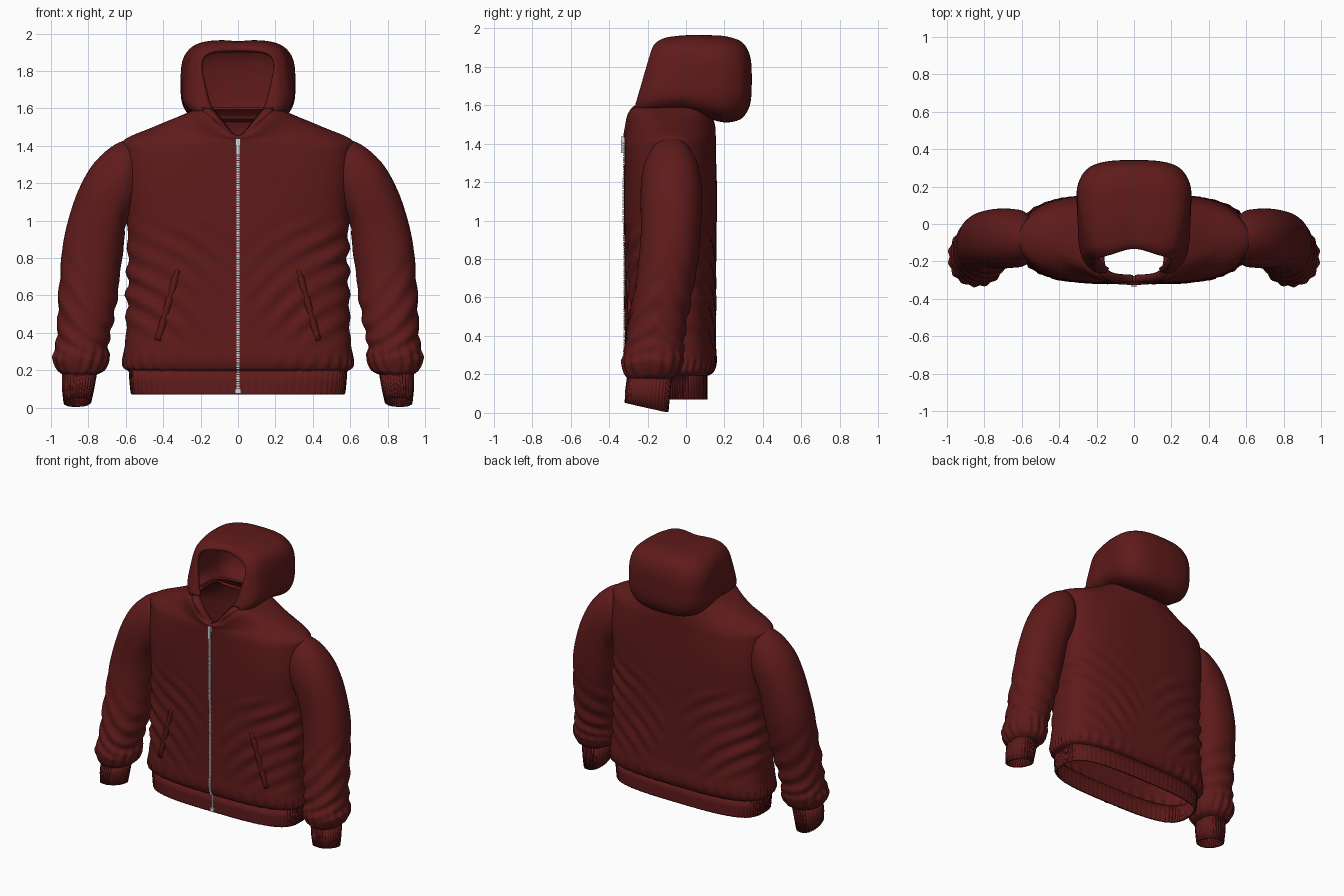
import bpy, bmesh, math
from math import sin, cos, pi, exp
from mathutils import Vector
from mathutils.bvhtree import BVHTree

if "Cube" in bpy.data.objects:
    bpy.data.objects.remove(bpy.data.objects["Cube"], do_unlink=True)


def material(name, rgb):
    m = bpy.data.materials.new(name)
    m.use_nodes = True
    m.diffuse_color = (*rgb, 1)
    m.node_tree.nodes["Principled BSDF"].inputs["Base Color"].default_value = (*rgb, 1)
    return m


RED = material("dark red fabric", (0.115, 0.0105, 0.0105))
METAL = material("zip metal", (0.7, 0.7, 0.7))


def spline(keys, t):
    """Smooth curve through key tuples, t counted in keys."""
    i = min(int(t), len(keys) - 2)
    f = t - i
    a, b, c, d = (keys[max(0, min(len(keys) - 1, i + k))] for k in (-1, 0, 1, 2))
    return [q + 0.5 * f * (r - p + f * (2 * p - 5 * q + 4 * r - s + f * (3 * (q - r) + s - p)))
            for p, q, r, s in zip(a, b, c, d)]


def window(v, lo, hi, soft):
    ramp = lambda u: max(0.0, min(1.0, u))
    return ramp((v - lo) / soft) * ramp((hi - v) / soft)


def outline(n, a):
    """Point of a unit superellipse at angle a."""
    r = (abs(cos(a)) ** n + abs(sin(a)) ** n) ** (-1 / n)
    return r * cos(a), r * sin(a)


def finish(name, bm, mat, thickness=0, mirror=False, smooth=True):
    mesh = bpy.data.meshes.new(name)
    bm.to_mesh(mesh)
    bm.free()
    ob = bpy.data.objects.new(name, mesh)
    bpy.context.collection.objects.link(ob)
    mesh.materials.append(mat)
    if smooth:
        mesh.shade_smooth()
    if mirror:
        ob.modifiers.new("mirror", "MIRROR").use_mirror_merge = False
    if thickness:
        s = ob.modifiers.new("cloth thickness", "SOLIDIFY")
        s.thickness = thickness
        s.offset = -1
    return ob


def loft(rings, closed=True, cap=False):
    bm = bmesh.new()
    rows = [[bm.verts.new(p) for p in ring] for ring in rings]
    n = len(rows[0])
    for a, b in zip(rows, rows[1:]):
        for i in range(n if closed else n - 1):
            j = (i + 1) % n
            bm.faces.new((a[i], a[j], b[j], b[i]))
    if cap:
        bm.faces.new(rows[-1])
    return bm


def angles(n):
    return [2 * pi * i / n for i in range(n)]


# Torso: height, half width, front y, back y, squareness
TORSO = [(0.195, 0.58, -0.29, 0.12, 3), (0.215, 0.61, -0.31, 0.145, 3),
         (0.27, 0.615, -0.322, 0.16, 3), (0.38, 0.6, -0.318, 0.155, 3),
         (0.6, 0.595, -0.318, 0.155, 2.9), (0.8, 0.59, -0.318, 0.155, 2.9),
         (1.0, 0.592, -0.322, 0.16, 2.9), (1.2, 0.6, -0.322, 0.16, 2.9),
         (1.36, 0.607, -0.32, 0.155, 2.5), (1.43, 0.61, -0.32, 0.155, 2),
         (1.5, 0.455, -0.322, 0.15, 1.9), (1.56, 0.31, -0.325, 0.125, 2.5),
         (1.605, 0.205, -0.312, 0.08, 4.5)]


def torso_point(t, a):
    z, w, front, back, n = spline(TORSO, t)
    ux, uy = outline(n, a)
    x, y = ux * w, (front + back) / 2 + uy * (back - front) / 2
    side = min(1, abs(x) / 0.35)
    # V-shaped folds of uneven strength, then gathers above the waistband
    folds = sin(46 * (z - 0.75 * abs(x)) + 1.4 * sin(7 * abs(x) + 4 * z))
    folds *= 0.7 + 0.3 * sin(11 * z + 9 * x)
    d = 0.013 * folds * side * window(z, 0.3, 1.04, 0.2)
    d += 0.006 * side * sin(44 * a) * exp(-((z - 0.235) / 0.04) ** 2)
    # the neckline dips at the front
    dip = max(0, -sin(a)) ** 5 * 0.15 * max(0, (z - 1.42) / 0.185)
    return Vector((x + d * cos(a), y + d * sin(a), z - dip))


torso_rings = [[torso_point(i / 8, a) for a in angles(240)]
               for i in range(8 * (len(TORSO) - 1) + 1)]
torso = loft(torso_rings)


# Ribbed waistband
def hem_ring(z, w):
    ring = []
    for a in angles(480):
        ux, uy = outline(3.2, a)
        k = 1 + 0.005 * sin(96 * a)
        ring.append(Vector((ux * w * k, -0.09 + uy * 0.2 * k, z)))
    return ring


hem = loft([hem_ring(0.07, 0.565), hem_ring(0.08, 0.572), hem_ring(0.14, 0.578), hem_ring(0.2, 0.582)])
surfaces = [BVHTree.FromBMesh(b) for b in (torso, hem)]


def front_y(x, z):
    hits = [s.ray_cast(Vector((x, -1, z)), Vector((0, 1, 0)))[0] for s in surfaces]
    return min([h.y for h in hits if h] or [-0.3])


finish("torso", torso, RED, 0.012)
finish("waistband", hem, RED, 0.012)

# Sleeves: outer x z, inner x z, centre y, half depth
SLEEVE = [(0.55, 1.435, 0.56, 1.02, -0.08, 0.125), (0.61, 1.428, 0.59, 0.99, -0.078, 0.15),
          (0.69, 1.385, 0.605, 0.96, -0.077, 0.157),
          (0.78, 1.295, 0.605, 0.93, -0.077, 0.16), (0.85, 1.17, 0.61, 0.88, -0.077, 0.158),
          (0.9, 1.03, 0.615, 0.82, -0.08, 0.155), (0.935, 0.88, 0.63, 0.73, -0.09, 0.155),
          (0.95, 0.72, 0.64, 0.62, -0.11, 0.152), (0.96, 0.56, 0.66, 0.5, -0.135, 0.15),
          (0.965, 0.42, 0.68, 0.4, -0.155, 0.15), (0.975, 0.33, 0.695, 0.32, -0.165, 0.153),
          (0.99, 0.265, 0.69, 0.26, -0.175, 0.158), (0.968, 0.205, 0.715, 0.2, -0.18, 0.14),
          (0.935, 0.175, 0.76, 0.175, -0.19, 0.112)]


def tube_ring(key, count, n, wave):
    ox, oz, ix, iz, yc, yh = key
    mid, arm = Vector(((ox + ix) / 2, yc, (oz + iz) / 2)), Vector(((ox - ix) / 2, 0, (oz - iz) / 2))
    ring = []
    for a in angles(count):
        c, s = outline(n, a)
        p = arm * c + Vector((0, -yh * s, 0))
        ring.append(mid + p * (1 + wave(a)))
    return ring


def sleeve_wave(t):
    # folds slant from the outer side down to the inner side
    return lambda a: (0.04 * sin(6 * t - 11 * abs(sin(a / 2)) + sin(2 * a)) * window(t, 6, 11.5, 2)
                      + 0.03 * sin(15 * a + t) * window(t, 9.5, 13, 1.2))


finish("sleeves", loft([tube_ring(spline(SLEEVE, i / 8), 120, 1.9 + 0.3 * min(1, i / 24), sleeve_wave(i / 8))
                        for i in range(8 * (len(SLEEVE) - 1) + 1)]), RED, 0.01, mirror=True)

# Ribbed cuffs, bottom edge tipped up at the front
rib = lambda a: 0.02 * sin(36 * a)
cuff = [tube_ring(k, 216, 2.2, rib) for k in
        ((0.94, 0.19, 0.755, 0.185, -0.19, 0.115), (0.94, 0.1, 0.77, 0.1, -0.2, 0.115),
         (0.932, 0.025, 0.785, 0.03, -0.205, 0.112))]
for ring, tip in zip(cuff, (0, 0.1, 0.22)):
    for p in ring:
        p.z -= tip * (p.y + 0.2)
finish("cuffs", loft(cuff), RED, 0.01, mirror=True)

# Hood: y, bottom, top, half width, lean of the rim, widening downwards, squareness
HOOD = [(-0.235, 1.55, 1.9, 0.172, 0.27, -0.24, 4.2), (-0.26, 1.55, 1.908, 0.182, 0.28, -0.18, 4.2),
        (-0.258, 1.55, 1.93, 0.22, 0.29, 0.02, 4.2), (-0.2, 1.555, 1.95, 0.268, 0.22, 0.08, 4.2),
        (-0.1, 1.565, 1.96, 0.288, 0.12, 0.09, 4.2), (0, 1.565, 1.965, 0.296, 0.05, 0.06, 4),
        (0.1, 1.535, 1.965, 0.305, 0, 0.02, 3.6), (0.2, 1.51, 1.96, 0.303, 0, 0, 3.3),
        (0.28, 1.525, 1.935, 0.265, 0, 0, 3), (0.32, 1.57, 1.89, 0.205, 0, 0, 2.8),
        (0.338, 1.63, 1.83, 0.12, 0, 0, 2.5), (0.342, 1.71, 1.76, 0.03, 0, 0, 2.2)]


def hood_ring(t):
    y, lo, hi, w, lean, flare, n = spline(HOOD, t)
    ring = []
    for a in angles(96):
        c, s = outline(n, a)
        z = (lo + hi) / 2 - s * (hi - lo) / 2
        # the crown seam makes a soft groove and pulls the brim back
        crown = exp(-(c / 0.5) ** 2) * max(0, -s)
        z -= 0.006 * crown ** 8 * window(t, 2, 8, 2)
        brim = 0.055 * crown * max(0, 1 - t / 5)
        ring.append(Vector((c * w * (1 + flare * s), y + lean * (z - 1.6) + brim, z)))
    return ring


hood = loft([hood_ring(i / 5) for i in range(5 * (len(HOOD) - 1) + 1)], cap=True)
# open the underside above the neck
under = [f for f in hood.faces if f.calc_center_median().z < 1.605
         and f.calc_center_median().y < 0.05 and abs(f.calc_center_median().x) < 0.19]
bmesh.ops.delete(hood, geom=under, context="FACES")
finish("hood", hood, RED, 0.012)

# Collar flaps between the neckline and the hood opening
edge = [p for p in torso_rings[-1] if p.y < -0.1 and p.x >= 0]
edge.sort(key=lambda p: math.atan2(p.y + 0.1, p.x))
lower = [p + Vector((0, -0.004, -0.012)) for p in edge]
upper = [Vector((p.x * 0.8, p.y + 0.04, p.z + 0.025 * min(1, p.x / 0.14))) for p in edge]
middle = [(a + b) / 2 + Vector((0, -0.01, 0.006)) for a, b in zip(lower, upper)]
finish("collar_flaps", loft([lower, middle, upper], closed=False), RED, 0.012, mirror=True)

# Slanted pocket welts, a flat strip on a wider border
path = [(0.325 + 0.105 * i / 16, 0.735 - 0.375 * i / 16) for i in range(17)]
depth = [front_y(x, z) for x, z in path]
for name, grow, lift in (("pocket_borders", 0.016, 0.001), ("pocket_welts", 0.009, 0.006)):
    strip = []
    for i, (x, z) in enumerate(path):
        near = depth[max(0, i - 3):i + 4]
        y = (min(near) + sum(near) / len(near)) / 2 - lift
        strip.append([Vector((x + e, y + 0.2 * e, z + e * 0.28)) for e in (-grow, 0, grow)])
    finish(name, loft(strip[::-1], closed=False), RED, 0.015, mirror=True)


def box(bm, centre, size):
    verts = bmesh.ops.create_cube(bm, size=1)["verts"]
    for v in verts:
        v.co = Vector(v.co[i] * size[i] + centre[i] for i in range(3))


# Zip: teeth, bottom stop, slider and pull
teeth = bmesh.new()
for i in range(110):
    z = 0.085 + i * 0.0123
    box(teeth, (0, front_y(0, z) - 0.002, z), (0.015, 0.01, 0.0085))
finish("zip_teeth", teeth, METAL, smooth=False)

pull = bmesh.new()
box(pull, (0, front_y(0, 0.09) - 0.004, 0.088), (0.03, 0.016, 0.026))
box(pull, (0, -0.326, 1.422), (0.026, 0.02, 0.035))
box(pull, (0, -0.334, 1.385), (0.022, 0.008, 0.07))
finish("zip_slider", pull, METAL, smooth=False)
